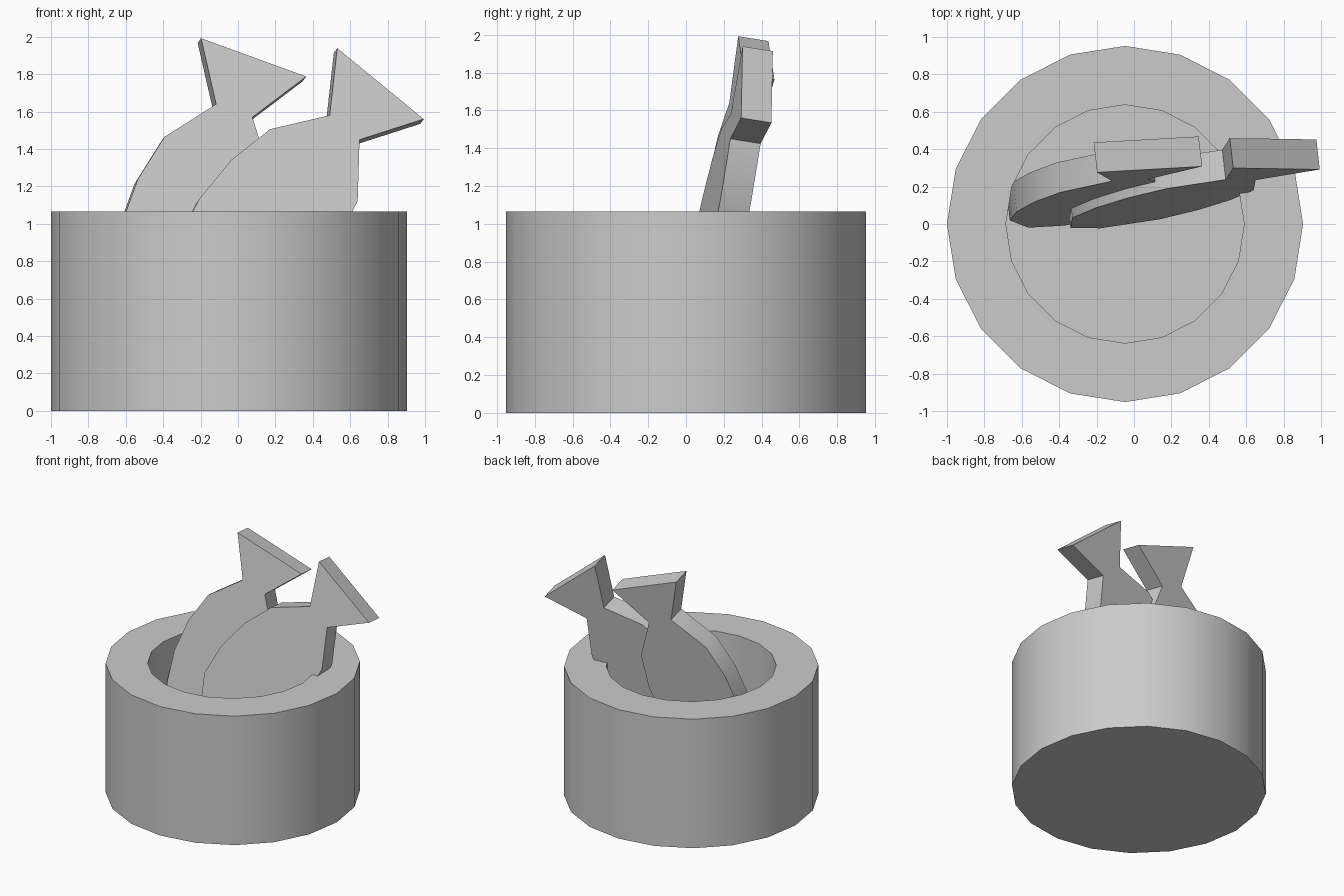
import bpy, bmesh, math

if "Cube" in bpy.data.objects:
    bpy.data.objects.remove(bpy.data.objects["Cube"])


def finish(name, bm):
    bmesh.ops.recalc_face_normals(bm, faces=bm.faces)
    mesh = bpy.data.meshes.new(name)
    bm.to_mesh(mesh)
    bm.free()
    obj = bpy.data.objects.new(name, mesh)
    bpy.context.collection.objects.link(obj)
    bpy.ops.object.select_all(action='DESELECT')
    obj.select_set(True)
    bpy.context.view_layer.objects.active = obj
    bpy.ops.object.shade_smooth_by_angle(angle=math.radians(30))
    return obj


# Thick-walled bucket: four 20-sided rings from outer base to inner floor
def make_bucket(cx=-0.048, sides=20):
    bm = bmesh.new()
    rings = []
    for r, z in [(0.952, 0), (0.952, 1.065), (0.637, 1.065), (0.637, 0.25)]:
        rings.append([bm.verts.new((cx + r * math.cos(i * math.tau / sides),
                                    r * math.sin(i * math.tau / sides), z))
                      for i in range(sides)])
    for a, b in zip(rings, rings[1:]):
        for i in range(sides):
            j = (i + 1) % sides
            bm.faces.new((a[i], a[j], b[j], b[i]))
    bm.faces.new(rings[0])
    bm.faces.new(rings[-1])
    return finish("bucket", bm)


# Fish half outline: (distance along axis from tail root, half width)
HALF = [(0.303, 0.299), (0, 0.103), (-0.26, 0.303), (-0.52, 0.359),
        (-0.79, 0.359), (-1.05, 0.303), (-1.31, 0.103)]
LEAN_X, LEAN_Z, THICK = 0.115, 0.16, 0.16


# Flat fish, nose down, leaning back; the outline is mirrored about its axis
def make_fish(name, root_x, root_z, angle, y0):
    u = (math.cos(angle), math.sin(angle))
    outline = HALF + [(a, -w) for a, w in reversed(HALF)]
    bm = bmesh.new()
    front, back = [], []
    for a, w in outline:
        x = root_x + u[0] * a - u[1] * w
        z = root_z + u[1] * a + u[0] * w
        y = y0 + LEAN_X * x + LEAN_Z * z
        front.append(bm.verts.new((x, y, z)))
        back.append(bm.verts.new((x - LEAN_X * THICK, y + THICK, z - LEAN_Z * THICK)))
    n = len(outline)
    for side in (front, back):
        # Tail fin and body as separate convex faces
        bm.faces.new((side[0], side[1], side[n - 2], side[n - 1]))
        bm.faces.new(side[1:n - 1])
    for i in range(n):
        j = (i + 1) % n
        bm.faces.new((front[i], front[j], back[j], back[i]))
    return finish(name, bm)


make_bucket()
make_fish("fish_left", -0.02, 1.605, math.radians(70.0), -0.02)
make_fish("fish_right", 0.57, 1.515, math.radians(50.7), -0.072)
